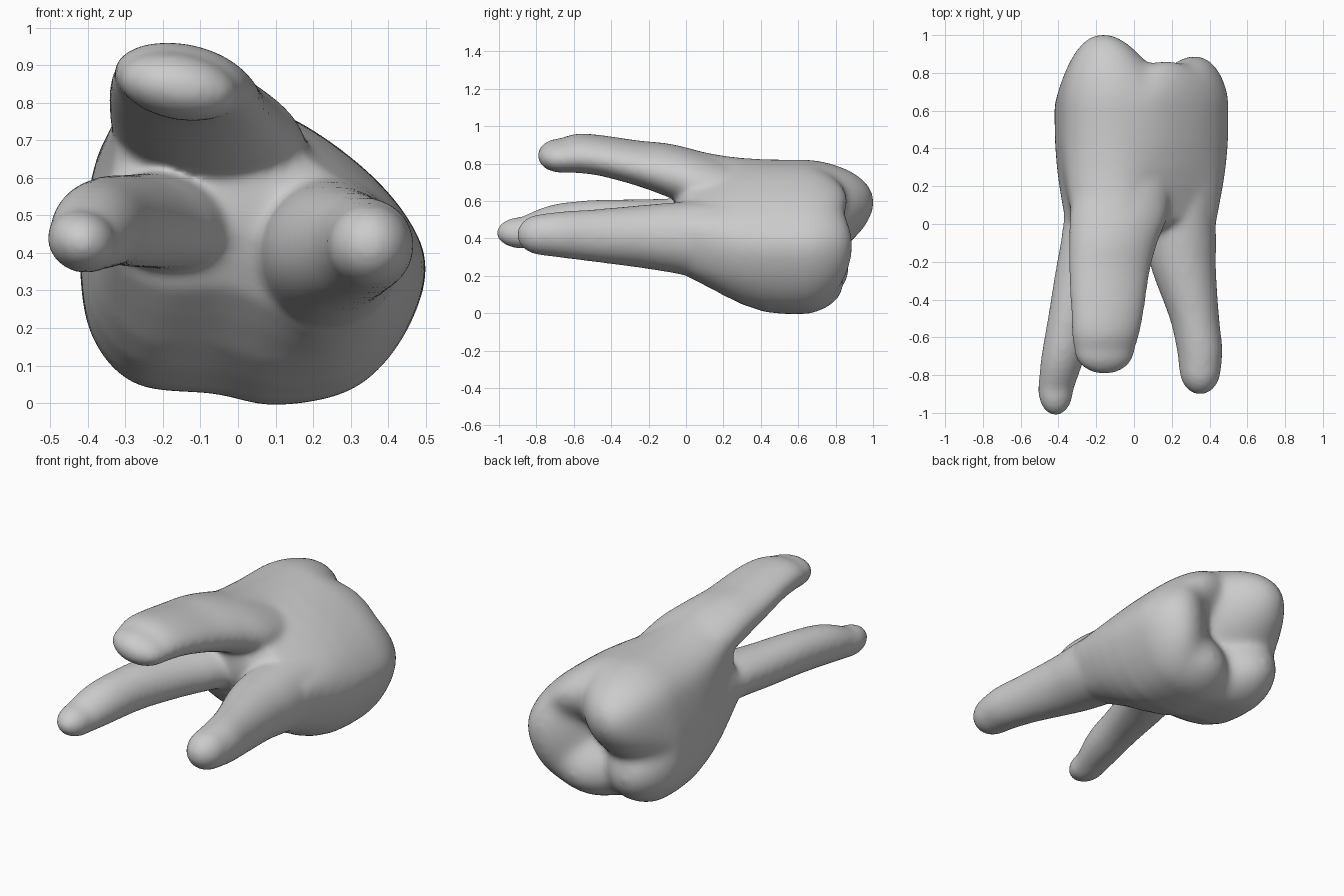
import bpy, bmesh, math
from mathutils import Vector

cube = bpy.data.objects.get("Cube")
if cube:
    bpy.data.objects.remove(cube)


def spline(points, steps, closed=False):
    """Catmull-Rom samples through points of any dimension."""
    n = len(points)
    pick = (lambda i: points[i % n]) if closed else (lambda i: points[max(0, min(n - 1, i))])
    out = []
    for i in range(n if closed else n - 1):
        p, q, r, s = (Vector(pick(i + k)) for k in (-1, 0, 1, 2))
        for k in range(steps):
            t = k / steps
            out.append(q + (r - p) * t / 2 + (p * 2 - q * 5 + r * 4 - s) * t * t / 2
                       + (q * 3 - p - r * 3 + s) * t ** 3 / 2)
    if not closed:
        out.append(Vector(points[-1]))
    return out


def loft(bm, rings):
    """Closed skin over rings of equal length."""
    loops = [[bm.verts.new(co) for co in ring] for ring in rings]
    n = len(loops[0])
    for a, b in zip(loops, loops[1:]):
        for i in range(n):
            j = (i + 1) % n
            bm.faces.new((a[i], a[j], b[j], b[i]))
    bm.faces.new(loops[0])
    bm.faces.new(loops[-1])


bm = bmesh.new()

# Crown and trunk: outlines in x, z blended along y
crown = [(.1, -.005), (.3, .035), (.43, .16), (.5, .34), (.46, .48), (.33, .63), (.13, .765), (-.08, .82),
         (-.24, .795), (-.35, .71), (-.4, .55), (-.42, .35), (-.385, .17), (-.27, .05), (-.06, .025)]
trunk = [(.1, .27), (.2, .2), (.34, .23), (.42, .36), (.42, .49), (.28, .58), (.15, .68), (.03, .85),
         (-.16, .88), (-.31, .8), (-.32, .64), (-.36, .53), (-.33, .41), (-.19, .33), (-.02, .33)]
crown, trunk = spline(crown, 5, True), spline(trunk, 5, True)
web = Vector((.02, .55))
rings = [[(q.x, y, q.y) for q in (web.lerp(p, s) for p in trunk)]
         for y, s in [(-.055, .2), (-.045, .45), (-.02, .75)]]
for y, t in [(.02, .08), (.1, .32), (.2, .6), (.3, .81), (.42, .96), (.53, 1), (.62, 1)]:
    rings.append([(p.x, y, p.y) for p in (a.lerp(b, t) for a, b in zip(trunk, crown))])

# Chewing surface: broad cusps meeting in grooves (x, z, peak y, fall along x, fall along z)
cusps = [(-.18, .61, 1.01, 2.6, 2.5), (-.24, .22, .88, 2.5, 2.5), (.36, .35, .9, 2.3, .9),
         (.22, .64, .88, 1.6, 3), (.14, .13, .85, 2.5, 2.5), (.1, .4, .7, 0, 0)]


def cusp_height(x, z):
    return math.log(sum(math.exp(45 * (top - fx * (x - cx) ** 2 - fz * (z - cz) ** 2))
                        for cx, cz, top, fx, fz in cusps)) / 45


centre = Vector((.03, .42))
for k in range(1, 40):
    s = math.cos(k / 40 * math.pi / 2)
    ring = []
    for p in crown:
        q = centre.lerp(p, s)
        ring.append((q.x, .62 + (cusp_height(q.x, q.y) - .62) * math.sqrt(1 - s ** 6), q.y))
    rings.append(ring)
loft(bm, rings)


# Roots: tilted oval tubes (x, y, z, half width, half height)
def root(path, tip, tilt):
    samples = [tuple(v) for v in spline(path, 6)]
    x, y, z, rx, rz = samples[-1]
    for k in range(1, 9):
        a = k / 9 * math.pi / 2
        samples.append((x, y + (tip - y) * math.sin(a), z, rx * math.cos(a), rz * math.cos(a)))
    loft(bm, [[(x + rx * math.cos(a), y, z + rz * math.sin(a) + tilt * rx * math.cos(a))
               for a in (i * math.tau / 32 for i in range(32))]
              for x, y, z, rx, rz in samples])


root([(-.06, .25, .67, .25, .14), (-.08, .05, .72, .26, .15), (-.11, -.1, .765, .235, .14),
      (-.13, -.25, .8, .215, .12), (-.14, -.45, .842, .195, .107), (-.15, -.58, .855, .18, .103),
      (-.157, -.67, .843, .16, .09)],
     -.795, -.13)
root([(-.17, .25, .48, .18, .14), (-.18, .05, .48, .19, .13), (-.22, -.1, .485, .17, .127),
      (-.27, -.25, .485, .147, .124), (-.335, -.5, .485, .122, .12), (-.38, -.72, .467, .114, .112),
      (-.415, -.88, .43, .094, .085)],
     -1.015, -.08)
root([(.25, .25, .42, .2, .18), (.245, .05, .4, .19, .2), (.25, -.1, .405, .185, .185),
      (.265, -.25, .41, .17, .167), (.32, -.5, .415, .132, .14), (.347, -.66, .42, .122, .125),
      (.35, -.76, .42, .112, .112)],
     -.905, 0)

bmesh.ops.recalc_face_normals(bm, faces=bm.faces)
mesh = bpy.data.meshes.new("molar")
bm.to_mesh(mesh)
bm.free()
molar = bpy.data.objects.new("molar", mesh)
bpy.context.collection.objects.link(molar)

# Fuse the parts into one soft skin
remesh = molar.modifiers.new("fuse", 'REMESH')
remesh.mode = 'VOXEL'
remesh.voxel_size = .014
remesh.use_smooth_shade = True
soften = molar.modifiers.new("soften", 'SMOOTH')
soften.factor = .5
soften.iterations = 22

# Plain grey
grey = bpy.data.materials.new("light grey")
grey.use_nodes = True
colour = (.6, .6, .6, 1)
grey.diffuse_color = colour
grey.node_tree.nodes["Principled BSDF"].inputs["Base Color"].default_value = colour
mesh.materials.append(grey)
